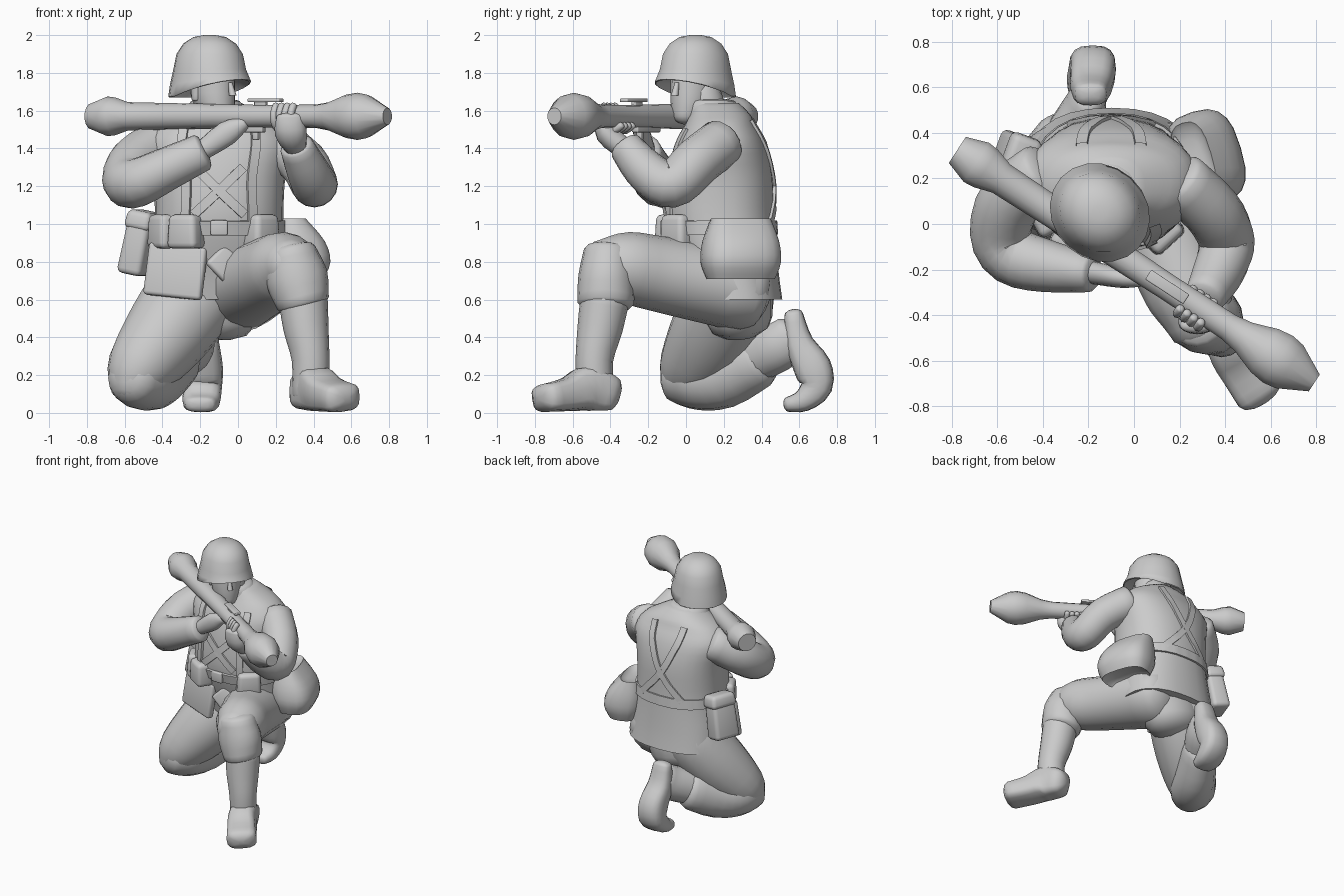
import bpy, bmesh, math
from mathutils import Vector
from mathutils.bvhtree import BVHTree

if "Cube" in bpy.data.objects:
    bpy.data.objects.remove(bpy.data.objects["Cube"])

colour = (0.6, 0.6, 0.6, 1)
grey = bpy.data.materials.new("plain grey")
grey.use_nodes = True
grey.diffuse_color = colour
grey.node_tree.nodes["Principled BSDF"].inputs["Base Color"].default_value = colour
UP = Vector((0, 0, 1))
SIDEWAYS = Vector((1, 0, 0))


def finish(name, bm, loc=(0, 0, 0), rot=(0, 0, 0), angle=50):
    bmesh.ops.recalc_face_normals(bm, faces=bm.faces)
    mesh = bpy.data.meshes.new(name)
    bm.to_mesh(mesh)
    obj = bpy.data.objects.new(name, mesh)
    obj.location, obj.rotation_euler = loc, rot
    bpy.context.collection.objects.link(obj)
    mesh.materials.append(grey)
    bpy.ops.object.select_all(action='DESELECT')
    obj.select_set(True)
    bpy.context.view_layer.objects.active = obj
    bpy.ops.object.shade_smooth_by_angle(angle=math.radians(angle))
    return obj


def spline(keys, steps):
    """Smooth curve through the keys, which may carry radii as well as positions."""
    out = []
    for i in range(len(keys) - 1):
        quad = [keys[max(i - 1, 0)], keys[i], keys[i + 1], keys[min(i + 2, len(keys) - 1)]]
        for s in range(steps):
            t = s / steps
            out.append([b + ((c - a) * t + (2 * a - 5 * b + 4 * c - d) * t * t
                             + (3 * b - a - 3 * c + d) * t ** 3) / 2 for a, b, c, d in zip(*quad)])
    return out + [list(keys[-1])]


def loft(name, keys, ref=SIDEWAYS, axis=None, sides=16, steps=3, power=2, dome=0.6, **kw):
    """Skin of oval rings with domed ends; a key is a position, the radius along ref and the one across it."""
    rows = spline([(*key, key[-1]) if len(key) == 4 else key for key in keys], steps)
    points = [Vector(row[:3]) for row in rows]
    last = len(rows) - 1
    rings = []
    for i, (point, row) in enumerate(zip(points, rows)):
        tangent = (axis or points[min(i + 1, last)] - points[max(i - 1, 0)]).normalized()
        rings.append((point, tangent, row[3], row[4]))
    if dome:
        for end, out in ((0, -1), (-1, 1)):
            point, tangent, a, b = rings[end]
            for s in (0.5, 0.85, 0.98):
                shrink = math.sqrt(1 - s * s)
                cap = (point + tangent * out * dome * s * min(a, b), tangent, a * shrink, b * shrink)
                rings.insert(len(rings) if out > 0 else 0, cap)
    bm, loops = bmesh.new(), []
    for point, tangent, a, b in rings:
        u = (ref - tangent * ref.dot(tangent)).normalized()
        v = tangent.cross(u)
        loop = []
        for k in range(sides):
            turn = math.tau * k / sides
            c, s = (math.copysign(abs(w) ** (2 / power), w) for w in (math.cos(turn), math.sin(turn)))
            loop.append(bm.verts.new(point + u * c * a + v * s * b))
        loops.append(loop)
    for low, high in zip(loops, loops[1:]):
        for k in range(sides):
            bm.faces.new((low[k - 1], low[k], high[k], high[k - 1]))
    bm.faces.new(loops[0][::-1])
    bm.faces.new(loops[-1])
    return finish(name, bm, **kw)


def box(name, loc, size, rot=(0, 0, 0), bevel=0.02, taper=1):
    bm = bmesh.new()
    bmesh.ops.create_cube(bm, size=1)
    for v in bm.verts:
        k = taper if v.co.z > 0 else 1
        v.co = Vector((v.co.x * size[0] * k, v.co.y * size[1] * k, v.co.z * size[2]))
    bmesh.ops.bevel(bm, geom=bm.edges[:], offset=bevel, segments=3, profile=0.5, affect='EDGES')
    return finish(name, bm, loc, rot)


# Jacket, from hem to neck: height, depth position, half width, half depth
jacket_keys = [(.6, .26, .37, .25), (.75, .23, .36, .26), (1, .18, .34, .29), (1.25, .18, .35, .28),
               (1.42, .18, .38, .24), (1.52, .18, .32, .19), (1.58, .18, .23, .16), (1.64, .16, .12, .12)]
jacket = loft("jacket", [(-.1, y, z, a, b) for z, y, a, b in jacket_keys],
              axis=UP, sides=28, power=2.3, dome=0)
loft("collar", [(-.12, .16, 1.54, .2, .16), (-.12, .13, 1.65, .13, .13)], axis=UP, dome=.1)
loft("neck", [(-.12, .15, 1.5, .1), (-.13, .08, 1.7, .1)])

# Belt and straps lie on the jacket
skin = bmesh.new()
skin.from_mesh(jacket.data)
skin_tree = BVHTree.FromBMesh(skin)


def strap(name, keys, width=.05, thick=.014):
    """Flat band over the jacket; keys are degrees around the body and height."""
    hits = []
    for deg, z in spline(keys, 8):
        way = Vector((math.cos(math.radians(deg)), math.sin(math.radians(deg)), 0))
        hit, normal, _, _ = skin_tree.ray_cast(Vector((-.1, .19, z)) + way, -way)
        if hit:
            hits.append((hit, normal))
    bm, rows = bmesh.new(), []
    for i, (p, n) in enumerate(hits):
        run = hits[min(i + 1, len(hits) - 1)][0] - hits[max(i - 1, 0)][0]
        side = run.cross(n).normalized() * width / 2
        edge, lift, sink = side, n * thick, n * -.02
        rows.append([bm.verts.new(p + q) for q in (edge + sink, edge + lift, lift - edge, sink - edge)])
    for a, b in zip(rows, rows[1:]):
        for k in range(4):
            bm.faces.new((a[k - 1], a[k], b[k], b[k - 1]))
    finish(name, bm, angle=30)


strap("belt", [(a, .98) for a in range(0, 361, 30)], .075)
for side, s in (("left", 1), ("right", -1)):
    front, back = 270, 90
    strap(side + "_front_strap", [(front + 33 * s, 1), (front + 33 * s, 1.25), (front + 45 * s, 1.5)])
    strap(side + "_cross_strap", [(front + 25 * s, 1.3), (front - 25 * s, 1.05)])
    strap(side + "_back_strap", [(back + 40 * s, 1.55), (back + 23 * s, 1.4), (back, 1.2), (back - 35 * s, 1)])

# Pouches and bags
for deg in (208, 238, 313):
    a = math.radians(deg)
    box("belt_pouch", (.33 * math.cos(a) - .1, .29 * math.sin(a) + .17, .96), (.18, .13, .18),
        (0, 0, a + math.pi / 2), .03, .9)
box("belt_buckle", (-.1, -.12, .98), (.09, .03, .08), bevel=.008)
loft("haversack", [(.26, .29, 1.03, .08, .16), (.3, .29, .91, .145, .2), (.32, .29, .8, .155, .21),
                   (.32, .29, .71, .12, .18)], ref=Vector((1, .3, 0)), axis=UP, power=2.8, sides=20, dome=.4)
for name, loc, size in (("field_case", (-.52, .29, .9), (.14, .21, .34)),
                        ("field_case_lid", (-.5, .285, 1.02), (.15, .22, .1))):
    box(name, loc, size, (0, .2, -.35), .03, .9)

# Front flaps of the jacket skirt
box("right_skirt_flap", (-.33, -.015, .75), (.32, .06, .28), (-.1, .1, -.3))
box("left_skirt_flap", (-.07, -.06, .79), (.15, .05, .15), (-.2, .8, .1))

# Left leg, foot planted forward
loft("left_thigh", [(0, .3, .65, .25, .22), (.17, -.14, .735, .2), (.25, -.33, .775, .185), (.28, -.46, .79, .13)])
loft("left_trouser_cuff", [(.28, -.41, .86, .13), (.31, -.42, .72, .165, .15), (.345, -.425, .58, .14, .15)], dome=.3)
loft("left_boot_shaft", [(.345, -.43, .6, .13), (.36, -.455, .45, .12), (.385, -.485, .28, .1), (.385, -.48, .1, .1)])
loft("left_boot_foot", [(.365, -.42, .11, .1), (.41, -.52, .13, .1, .12), (.47, -.62, .1, .105, .09),
                        (.55, -.74, .08, .11, .075)], power=3.4, dome=.7)

# Right leg, kneeling
loft("right_thigh", [(-.18, .25, .75, .25, .2), (-.24, .24, .62, .25, .23), (-.38, .14, .42, .23),
                     (-.52, .03, .23, .18), (-.56, -.01, .12, .12)])
loft("right_seat", [(-.1, .26, .7, .3, .2), (-.14, .28, .5, .23, .18)])
loft("right_shin", [(-.56, -.04, .185, .14), (-.51, .06, .185, .17), (-.42, .2, .2, .15, .175),
                    (-.31, .38, .28, .12, .15)])
loft("right_boot_shaft", [(-.31, .36, .29, .1, .13), (-.23, .48, .345, .1, .13), (-.2, .56, .4, .08, .12)])
loft("right_boot_foot", [(-.19, .57, .52, .07, .05), (-.19, .6, .37, .09, .075), (-.18, .67, .24, .1),
                         (-.185, .69, .14, .1, .085), (-.195, .62, .065, .1, .06), (-.2, .54, .045, .08, .04)],
     power=2.8)

# Arms and hands
loft("right_sleeve", [(-.4, .23, 1.43, .13), (-.54, .11, 1.33, .14), (-.585, -.04, 1.23, .135),
                      (-.53, -.14, 1.22, .13), (-.38, -.185, 1.29, .115), (-.19, -.215, 1.38, .1, .085)],
     ref=UP, dome=.3)
loft("left_sleeve", [(.2, .19, 1.43, .13), (.34, .06, 1.33, .13), (.4, -.05, 1.22, .125), (.4, -.13, 1.22, .12),
                     (.36, -.23, 1.3, .11), (.31, -.32, 1.41, .09)], dome=.3)
loft("right_hand", [(-.2, -.21, 1.38, .05), (-.06, -.235, 1.48, .065, .045), (.03, -.24, 1.53, .035)], ref=UP)
loft("left_hand", [(.31, -.33, 1.4, .055), (.28, -.42, 1.48, .085, .06), (.275, -.45, 1.57, .07, .03)])

# Launcher, turned around one straight axis
REAR, AIM = Vector((-.775, .325, 1.57)), Vector((1.57, -1.025, 0)).normalized()
ACROSS = AIM.cross(UP) * -1
YAW = math.atan2(AIM.y, AIM.x)


def on_launcher(t, lift=0, out=0):
    return REAR + AIM * t + UP * lift - ACROSS * out


profile = [(0, .07), (.1, .105), (.15, .1), (.23, .075), (.5, .07), (1.1, .06), (1.42, .062), (1.5, .075),
           (1.61, .115), (1.68, .125), (1.74, .115), (1.87, .045)]
loft("launcher", [(*on_launcher(t), r) for t, r in profile], ref=UP, axis=AIM, sides=14, steps=1, dome=0, angle=35)
for name, t, lift, size in (("launcher_sight", 1.1, .085, (.2, .05, .02)), ("sight_mount", 1.07, .065, (.07, .03, .04)),
                            ("trigger_housing", .98, -.065, (.22, .04, .04)), ("trigger_grip", 1.04, -.1, (.03, .03, .05))):
    box(name, on_launcher(t, lift), size, (0, 0, YAW), .006)

# Left fingers wrap the tube
for i in range(4):
    arc = []
    for k in range(6):
        a = math.radians(38 * k - 140)
        arc.append((*on_launcher(1.2 + i * .036, .075 * math.sin(a), .075 * math.cos(a)), .02))
    loft("left_finger", arc, ref=AIM, sides=8, steps=2)
loft("left_thumb", [(.25, -.37, 1.5, .02), (.22, -.31, 1.61, .02)], sides=8)

# Head and helmet face along the launcher
POSE = {"loc": (-.15, .05, 0), "rot": (0, 0, math.radians(48)), "axis": UP}
loft("head", [(0, -.06, 1.57, .075, .085), (0, -.03, 1.65, .105, .12), (0, -.01, 1.78, .115, .135)], **POSE)
loft("nose", [(0, -.145, 1.75, .012), (0, -.165, 1.68, .02)], sides=8, **POSE)
for s in (-1, 1):
    loft("ear", [(s * .105, .01, 1.66, .014, .02), (s * .11, .01, 1.74, .014, .03)], sides=8, **POSE)
shell = [(.12, 1.76), (.18, 1.71), (.21, 1.655), (.217, 1.66), (.208, 1.73), (.19, 1.82),
         (.174, 1.9), (.138, 1.955), (.085, 1.99), (.03, 2)]
helmet = loft("helmet", [(0, 0, z, r * .95, r * 1.06) for r, z in shell], sides=20, steps=1, dome=0, angle=60, **POSE)
# The rim rises over the brow
for v in helmet.data.vertices:
    if v.co.z < 1.8:
        v.co.z += (1.8 - v.co.z) * max(.1, .3 - v.co.y * 2)
